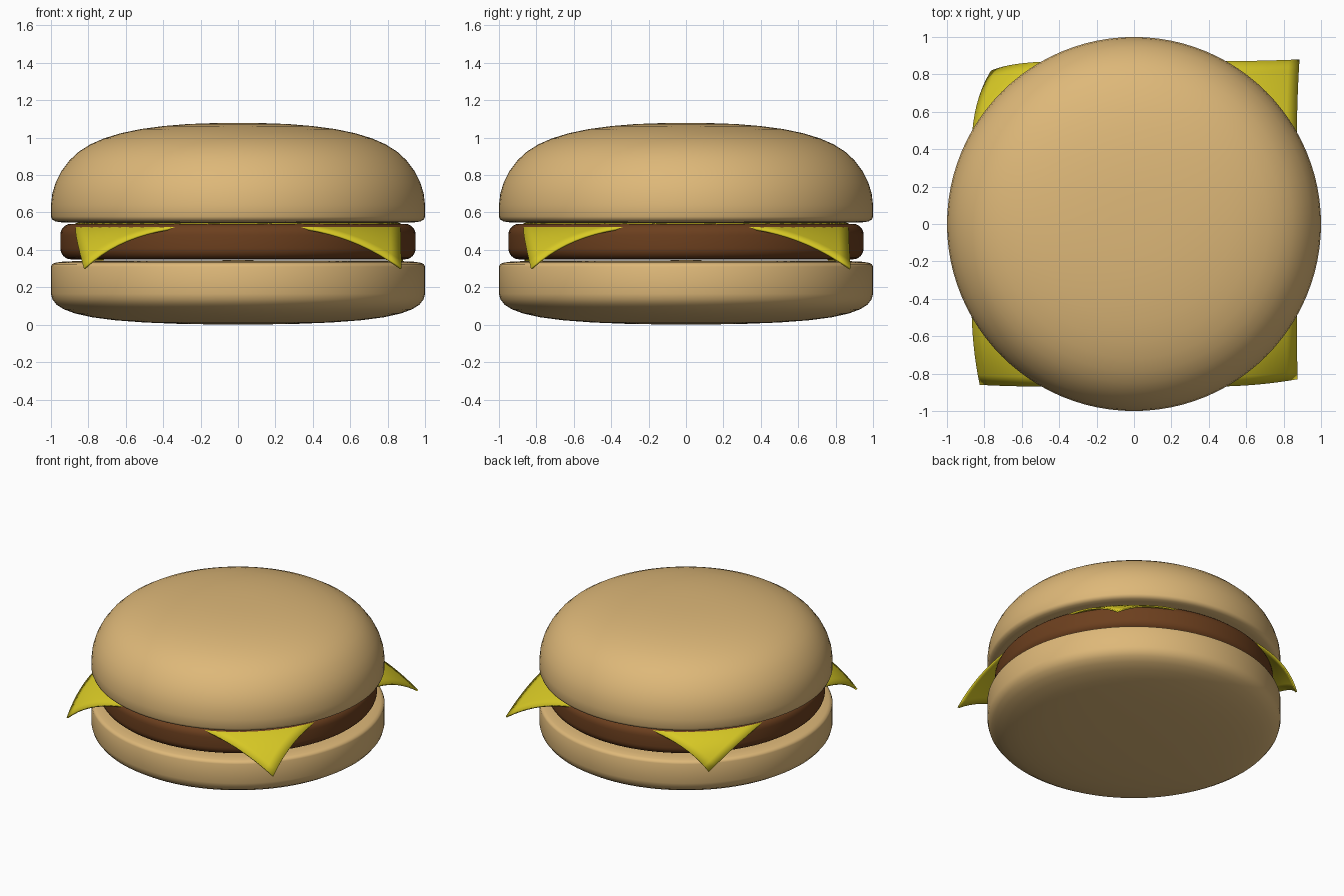
import bpy, bmesh, math
from mathutils import Vector

if "Cube" in bpy.data.objects:
    bpy.data.objects.remove(bpy.data.objects["Cube"])


def material(name, color):
    m = bpy.data.materials.new(name)
    m.diffuse_color = (*color, 1)
    m.use_nodes = True
    m.node_tree.nodes["Principled BSDF"].inputs["Base Color"].default_value = m.diffuse_color
    return m


def finish(name, bm, mat):
    bmesh.ops.recalc_face_normals(bm, faces=bm.faces)
    mesh = bpy.data.meshes.new(name)
    bm.to_mesh(mesh)
    bm.free()
    ob = bpy.data.objects.new(name, mesh)
    bpy.context.collection.objects.link(ob)
    mesh.materials.append(mat)
    bpy.ops.object.select_all(action='DESELECT')
    ob.select_set(True)
    bpy.context.view_layer.objects.active = ob
    bpy.ops.object.shade_smooth_by_angle(angle=math.radians(50))
    return ob


def lathe(name, profile, mat, steps=96):
    """Spin an (r, z) profile, running axis to axis, around z."""
    bm = bmesh.new()
    vs = [bm.verts.new((r, 0, z)) for r, z in profile]
    es = [bm.edges.new(p) for p in zip(vs, vs[1:])]
    bmesh.ops.spin(bm, geom=vs + es, cent=(0, 0, 0), axis=(0, 0, 1),
                   angle=math.tau, steps=steps, use_duplicate=False)
    bmesh.ops.remove_doubles(bm, verts=bm.verts, dist=1e-4)
    return finish(name, bm, mat)


bun = material("bun", (0.73, 0.48, 0.19))
meat = material("meat", (0.15, 0.05, 0.013))
yellow = material("cheese", (0.68, 0.58, 0.018))

# Bottom bun: shallow rounded base, straight side, nearly flat top
lathe("bottom_bun", [
    (0, 0), (0.3, 0.004), (0.5, 0.012), (0.66, 0.024), (0.78, 0.04),
    (0.87, 0.06), (0.93, 0.082), (0.97, 0.107), (0.992, 0.135), (1, 0.165),
    (1, 0.31), (0.994, 0.324), (0.975, 0.332), (0.93, 0.338),
    (0.8, 0.342), (0, 0.345)], bun)

# Patty: disc with rounded rim
rim = [(0.895 + 0.055 * math.cos(a), z + 0.06 * math.sin(a))
       for z, start in ((0.41, -90), (0.479, 0))
       for a in (math.radians(start + 15 * i) for i in range(7))]
lathe("patty", [(0, 0.35)] + rim + [(0, 0.539)], meat)

# Top bun: flat underside, tight lower lip, broad dome
lathe("top_bun", [
    (0, 0.545), (0.85, 0.545), (0.94, 0.547), (0.975, 0.552), (0.993, 0.562),
    (1, 0.578), (1, 0.64), (0.993, 0.7), (0.975, 0.76), (0.945, 0.82),
    (0.9, 0.88), (0.85, 0.926), (0.79, 0.964), (0.72, 0.995), (0.63, 1.023),
    (0.52, 1.046), (0.4, 1.062), (0.27, 1.073), (0.13, 1.078), (0, 1.079)], bun)

# Cheese slice: square sheet whose corners droop past the patty rim
HALF = 0.87
tips = {(-1, -1): (-0.825, -0.86), (1, -1): (0.875, -0.83),
        (1, 1): (0.885, 0.88), (-1, 1): (-0.765, 0.82)}
bm = bmesh.new()
bmesh.ops.create_grid(bm, x_segments=32, y_segments=32, size=HALF)
for v in bm.verts:
    r = v.co.xy.length
    t = max(0, r - 0.87)
    w = max(0, (r - 0.95) / (HALF * math.sqrt(2) - 0.95)) ** 1.8
    corner = (1 if v.co.x > 0 else -1, 1 if v.co.y > 0 else -1)
    shift = Vector(tips[corner]) - HALF * Vector(corner)
    v.co.xy += shift * w
    v.co.z = 0.544 - 0.27 * t - 1.1 * t * t
cheese = finish("cheese_slice", bm, yellow)
solid = cheese.modifiers.new("thickness", 'SOLIDIFY')
solid.thickness = 0.012
solid.offset = -1 if cheese.data.polygons[500].normal.z > 0 else 1
